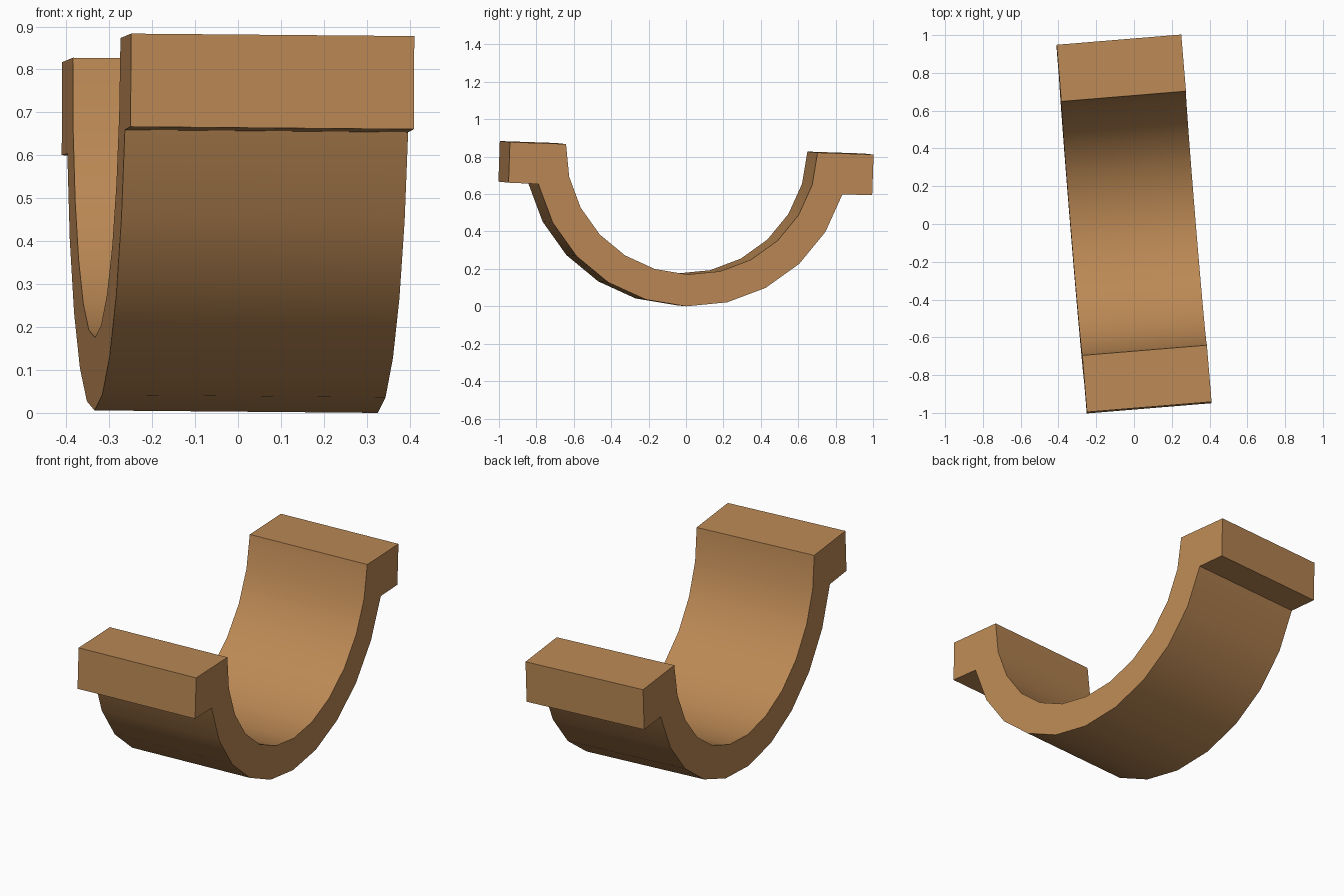
import bpy, math
from mathutils import Matrix, Vector

if "Cube" in bpy.data.objects:
    bpy.data.objects.remove(bpy.data.objects["Cube"])

R_IN, R_OUT = 0.675, 0.845
HALF_W, FLANGE_T, LENGTH = 0.976, 0.217, 0.662
SEGS = 12

def arc(r, first, last):
    step = math.pi / SEGS
    return [(-r * math.cos(i * step), -r * math.sin(i * step)) for i in range(first, last + 1)]

# Cross-section: inner half circle, right flange, outer arc back, left flange
profile = arc(R_IN, 0, SEGS)
profile += [(HALF_W, 0), (HALF_W, -FLANGE_T)]
profile += arc(R_OUT, 1, SEGS - 1)[::-1]
profile += [(-HALF_W, -FLANGE_T), (-HALF_W, 0)]

# Slightly tilted pose
pose = (Matrix.Rotation(math.radians(4.7), 3, 'Z')
        @ Matrix.Rotation(math.radians(0.5), 3, 'Y')
        @ Matrix.Rotation(math.radians(-1.95), 3, 'X'))

# Extrude the section along x
n = len(profile)
verts = [pose @ Vector((x, y, z)) for x in (-LENGTH / 2, LENGTH / 2) for y, z in profile]
faces = [tuple(range(n)), tuple(range(2 * n - 1, n - 1, -1))]
faces += [(i, i + n, (i + 1) % n + n, (i + 1) % n) for i in range(n)]

# Stand on the ground, centred in x and y
lo = [min(v[k] for v in verts) for k in range(3)]
hi = [max(v[k] for v in verts) for k in range(3)]
shift = Vector(((lo[0] + hi[0]) / 2, (lo[1] + hi[1]) / 2, lo[2]))
verts = [v - shift for v in verts]

mesh = bpy.data.meshes.new("half_bearing_shell")
mesh.from_pydata(verts, [], faces)
obj = bpy.data.objects.new("half_bearing_shell", mesh)
bpy.context.collection.objects.link(obj)

# Consistent outward normals and smooth curved walls
bpy.context.view_layer.objects.active = obj
obj.select_set(True)
bpy.ops.object.mode_set(mode='EDIT')
bpy.ops.mesh.select_all(action='SELECT')
bpy.ops.mesh.normals_make_consistent(inside=False)
bpy.ops.object.mode_set(mode='OBJECT')
bpy.ops.object.shade_smooth_by_angle(angle=math.radians(30))

# Bronze colour
mat = bpy.data.materials.new("bronze")
mat.diffuse_color = (0.5, 0.25, 0.09, 1)
mat.use_nodes = True
mat.node_tree.nodes["Principled BSDF"].inputs["Base Color"].default_value = mat.diffuse_color
mesh.materials.append(mat)
